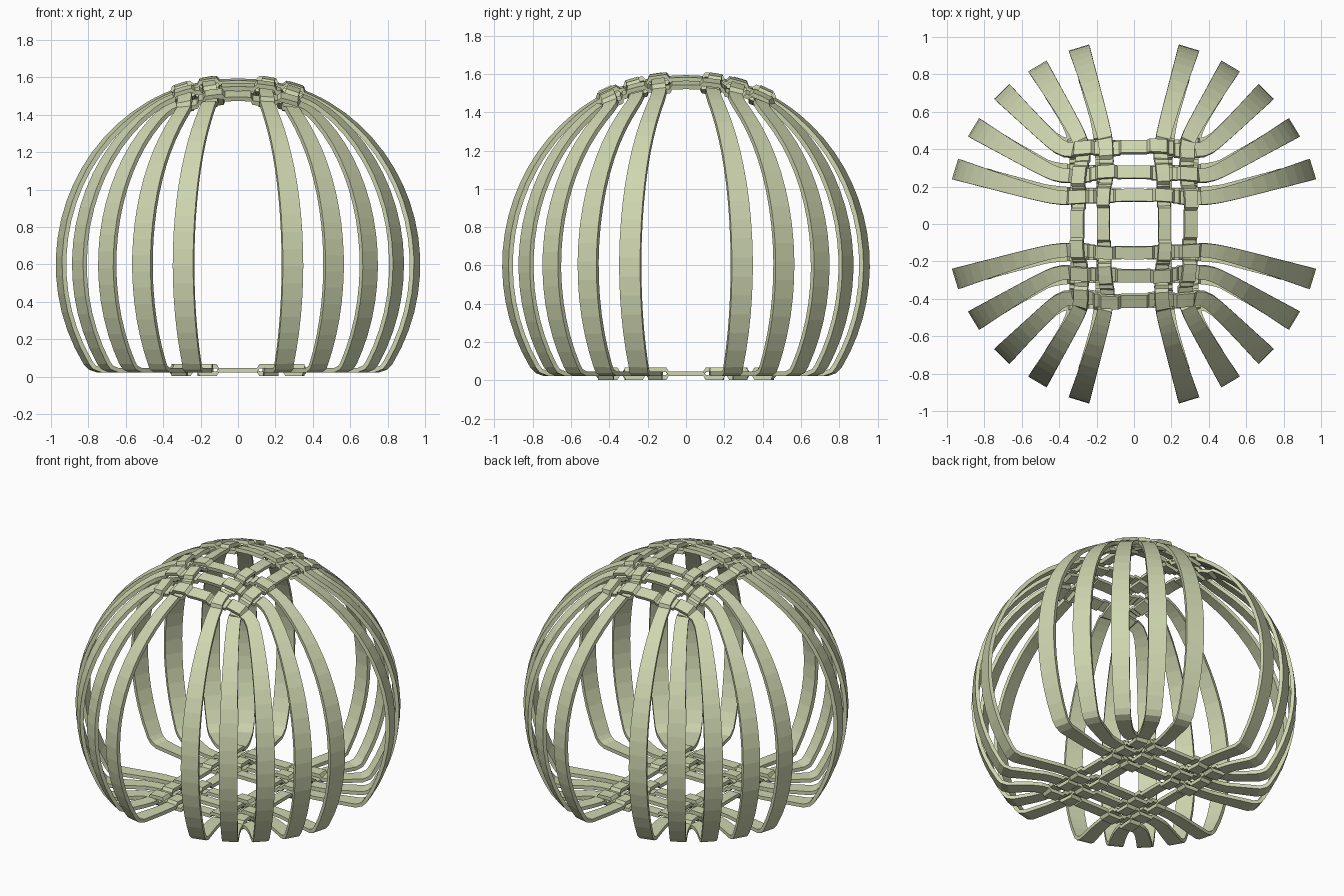
import bpy, bmesh, math
from mathutils import Vector

if "Cube" in bpy.data.objects:
    bpy.data.objects.remove(bpy.data.objects["Cube"])

R, ZC, FLOOR = 0.99, 0.6, 0.035      # globe radius, globe centre, base level
THICK, LIFT = 0.024, 0.02            # band thickness, weave offset
END = math.radians(122)              # polar angle where the arms fold under
X_ROWS = [-0.41, -0.275, -0.15, 0.15, 0.275, 0.41]   # y of bands running along x
Y_ROWS = [-0.30, -0.16, 0.16, 0.30]                  # x of bands running along y
ANGLES = {0.15: 17, 0.275: 31, 0.41: 45, 0.16: 17, 0.30: 31}

mat = bpy.data.materials.new("pale_olive")
mat.diffuse_color = (0.62, 0.67, 0.43, 1)
mat.use_nodes = True
mat.node_tree.nodes["Principled BSDF"].inputs["Base Color"].default_value = mat.diffuse_color


def half_path(v0, phi, rows, side, parity):
    """Half of a band loop: top centre, down the globe, back to base centre.
    Each sample is (position, outward direction, weave offset)."""
    out = []
    a0, sv = abs(v0), math.copysign(1, v0)
    tan = math.tan(phi)

    def lateral(u, bow):
        a, b = a0 - bow * u * u, u * tan
        return (a + b + math.sqrt((a - b) ** 2 + 0.05 ** 2)) / 2

    def samples(bow):
        res = [(0.0, 0.0)]
        for i, c in enumerate(rows):
            if c * side > 0:
                s = LIFT if (i + parity) % 2 else -LIFT
                cc = abs(c) - bow * v0 * v0
                res += [(cc - .058, 0), (cc - .045, s), (cc, s), (cc + .045, s), (cc + .058, 0)]
        res.sort()
        last = res[-1][0]
        return res + [(last + .04 * k, 0) for k in (1, 2, 3)]

    # woven crown
    for u, s in samples(0.2):
        v = lateral(u, 0.25)
        d = Vector((u * side, v * sv, math.sqrt(R * R - u * u - v * v)))
        out.append((d + Vector((0, 0, ZC)), d.normalized(), s))
    # arm down the globe
    start = math.asin(math.hypot(u, v) / R)
    n = 16
    for k in range(1, n + 1):
        th = start + (END - start) * k / n
        u = R * math.sin(th) * math.cos(phi)
        az = math.atan2(lateral(u, 0.25), u)
        d = Vector((math.sin(th) * math.cos(az) * side, math.sin(th) * math.sin(az) * sv, math.cos(th)))
        out.append((d * R + Vector((0, 0, ZC)), d, 0))
    # rounded fold and woven base
    for r, z in ((0.815, FLOOR + .014), (0.775, FLOOR)):
        u = r * math.cos(phi)
        d = Vector((u * side, lateral(u, 0) * sv, 0))
        out.append((d + Vector((0, 0, z)), Vector((d.x * .3, d.y * .3, -1)).normalized(), 0))
    for u, s in reversed(samples(0.0)):
        out.append((Vector((u * side, lateral(u, 0) * sv, FLOOR)), Vector((0, 0, -1)), s))
    return out


def band(name, v0, rows, parity, swap):
    phi = math.radians(ANGLES[abs(v0)])
    right = half_path(v0, phi, rows, 1, parity)
    left = half_path(v0, phi, rows, -1, parity)
    path = right + left[-2:0:-1]
    n = len(path)
    bm = bmesh.new()
    rings = []
    for i, (p, out, s) in enumerate(path):
        t = (path[(i + 1) % n][0] - path[i - 1][0]).normalized()
        side = t.cross(out).normalized()
        nor = side.cross(t).normalized()
        half = (0.066 + 0.049 * min(1, p.x ** 2 + p.y ** 2)) / 2
        ring = []
        for a, b in ((-1, -1), (1, -1), (1, 1), (-1, 1)):
            q = p + side * half * a + nor * (s + b * THICK / 2)
            if swap:
                q = Vector((q.y, q.x * 0.985, q.z))
            ring.append(bm.verts.new(q))
        rings.append(ring)
    for i in range(n):
        a, b = rings[i], rings[(i + 1) % n]
        for k in range(4):
            m = (k + 1) % 4
            bm.faces.new((a[k], a[m], b[m], b[k]))
    bmesh.ops.recalc_face_normals(bm, faces=bm.faces[:])
    me = bpy.data.meshes.new(name)
    bm.to_mesh(me)
    bm.free()
    me.materials.append(mat)
    bpy.context.collection.objects.link(bpy.data.objects.new(name, me))


# six bands running left-right, four running front-back, woven over and under
for j, v in enumerate(X_ROWS):
    band(f"cross_band_{j + 1}", v, Y_ROWS, j, False)
for i, v in enumerate(Y_ROWS):
    band(f"long_band_{i + 1}", v, X_ROWS, i + 1, True)
